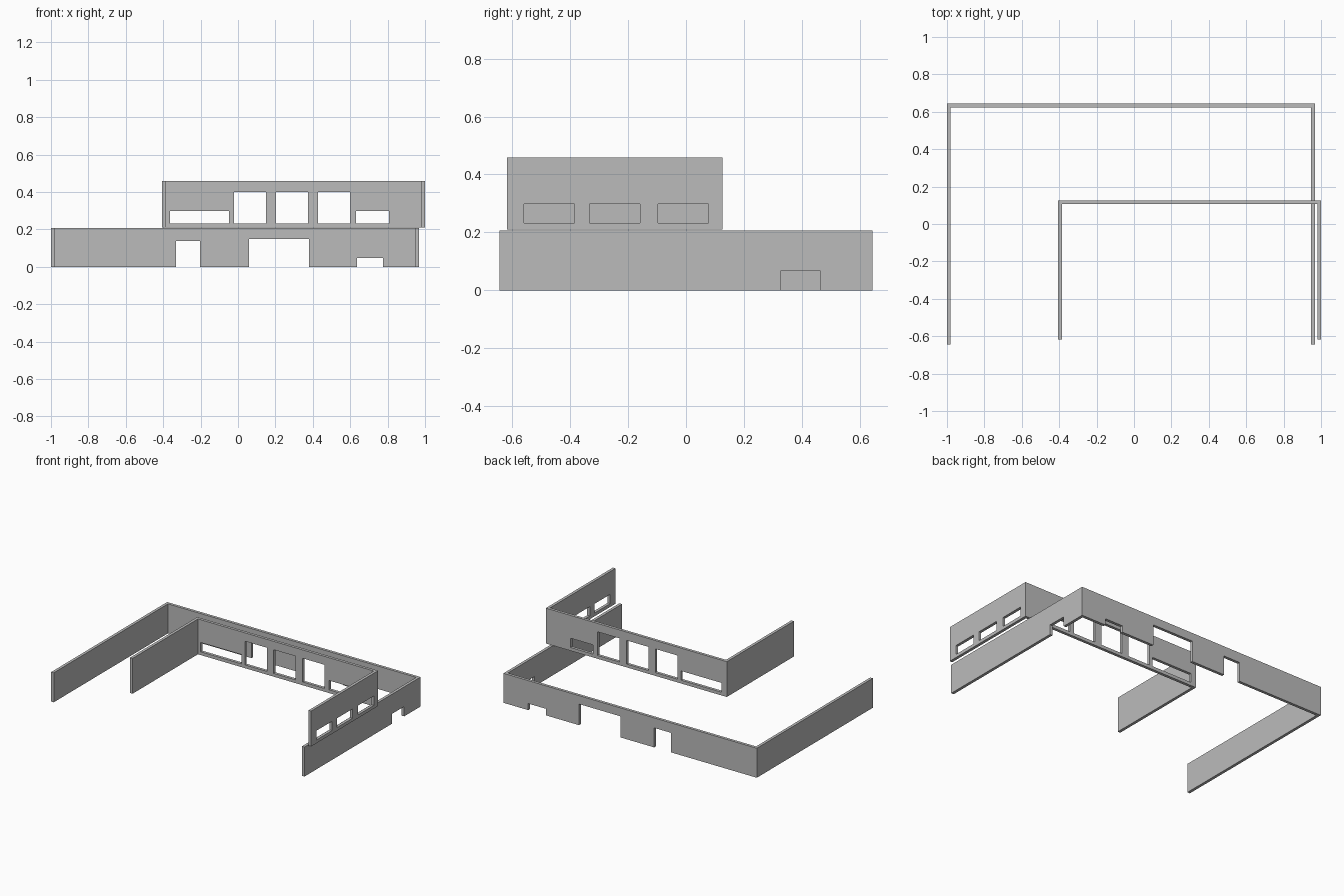
import bpy
import bmesh

cube = bpy.data.objects.get("Cube")
if cube:
    bpy.data.objects.remove(cube, do_unlink=True)

T = 0.02  # wall thickness

grey = bpy.data.materials.new("wall grey")
grey.use_nodes = True
colour = (0.5, 0.5, 0.5, 1)
grey.diffuse_color = colour
grey.node_tree.nodes["Principled BSDF"].inputs["Base Color"].default_value = colour


def prism(name, outline, z0, z1):
    """Extrude a flat outline from z0 up to z1."""
    bm = bmesh.new()
    face = bm.faces.new([bm.verts.new((x, y, z0)) for x, y in outline])
    grown = bmesh.ops.extrude_face_region(bm, geom=[face])["geom"]
    tops = [g for g in grown if isinstance(g, bmesh.types.BMVert)]
    bmesh.ops.translate(bm, verts=tops, vec=(0, 0, z1 - z0))
    bmesh.ops.recalc_face_normals(bm, faces=bm.faces)
    mesh = bpy.data.meshes.new(name)
    bm.to_mesh(mesh)
    bm.free()
    mesh.materials.append(grey)
    obj = bpy.data.objects.new(name, mesh)
    bpy.context.collection.objects.link(obj)
    return obj


def cut(wall, name, x0, x1, y0, y1, z0, z1):
    """Cut a box-shaped opening through a wall."""
    box = prism(name, [(x0, y0), (x1, y0), (x1, y1), (x0, y1)], z0, z1)
    box.hide_render = True
    box.hide_viewport = True
    box.display_type = 'WIRE'
    mod = wall.modifiers.new(name, 'BOOLEAN')
    mod.operation = 'DIFFERENCE'
    mod.solver = 'EXACT'
    mod.object = box


def storey(name, x0, x1, y0, y1, z0, z1, back_openings, side_openings):
    """Three walls, open at the front, with openings in the back and left walls."""
    outline = [(x0, y0), (x0 + T, y0), (x0 + T, y1 - T), (x1 - T, y1 - T),
               (x1 - T, y0), (x1, y0), (x1, y1), (x0, y1)]
    wall = prism(name, outline, z0, z1)
    for i, (a, b, low, high) in enumerate(back_openings):
        cut(wall, f"{name}_back_cutter_{i}", a, b, y1 - 2 * T, y1 + T, low, high)
    for i, (a, b, low, high) in enumerate(side_openings):
        cut(wall, f"{name}_side_cutter_{i}", x1 - 2 * T, x1 + T, a, b, low, high)


# Ground storey with door openings reaching the floor
FLOOR = -0.1
storey("lower_walls", -1, 0.967, -0.643, 0.643, 0, 0.207,
       [(-0.332, -0.203, FLOOR, 0.137), (0.059, 0.38, FLOOR, 0.148),
        (0.636, 0.775, FLOOR, 0.046)],
       [(0.328, 0.462, FLOOR, 0.069)])

# Upper storey with low and tall windows
SILL, LOW, TALL = 0.233, 0.298, 0.399
tall_windows = [(x, x + 0.171, SILL, TALL) for x in (-0.021, 0.203, 0.428)]
storey("upper_walls", -0.405, 1, -0.618, 0.126, 0.21, 0.458,
       [(-0.364, -0.048, SILL, LOW), (0.632, 0.807, SILL, LOW)] + tall_windows,
       [(y, y + 0.174, SILL, LOW) for y in (-0.559, -0.333, -0.097)])
